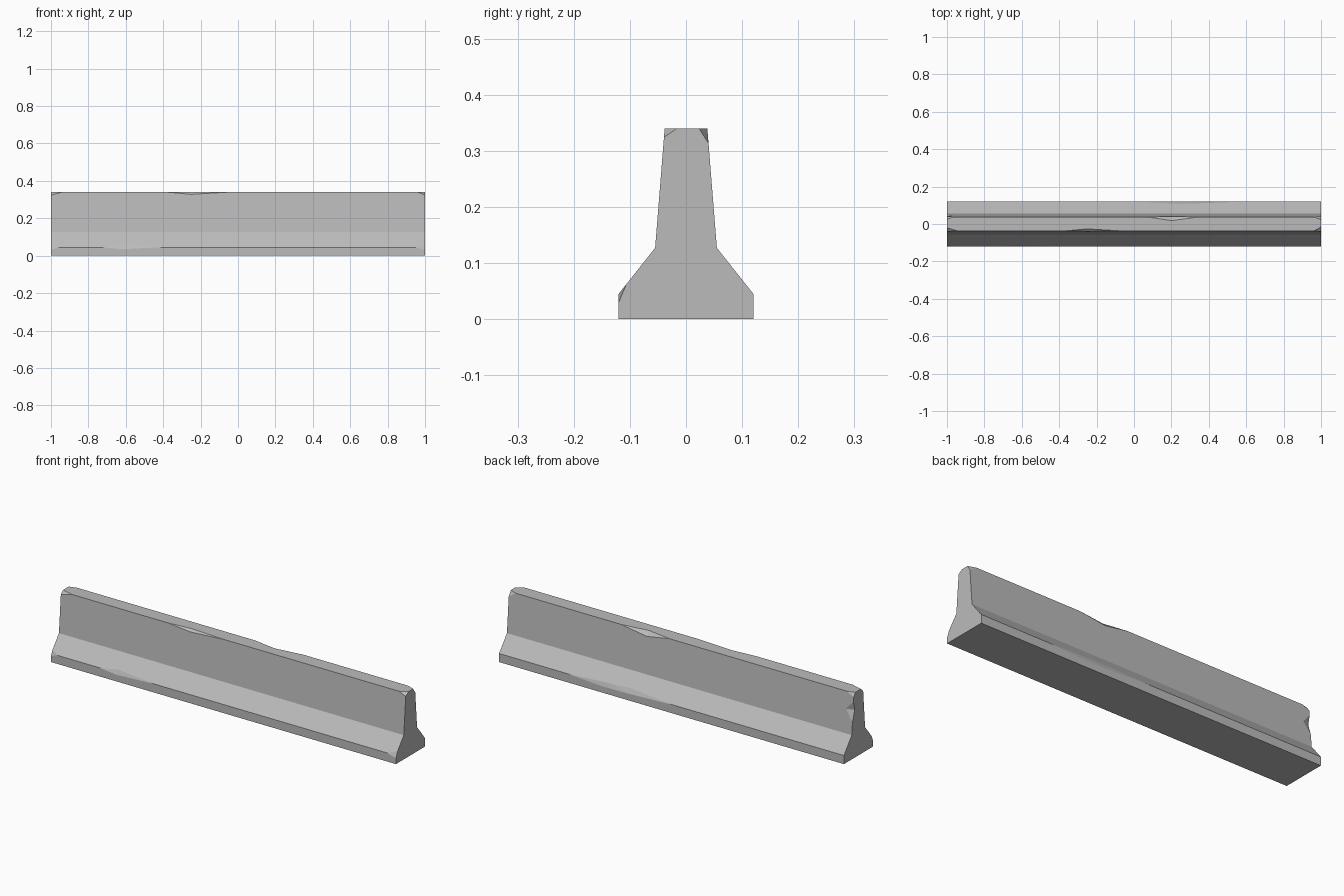
import bpy
import bmesh
from mathutils import Vector

if "Cube" in bpy.data.objects:
    bpy.data.objects.remove(bpy.data.objects["Cube"], do_unlink=True)

# Cross-section (y, z), counter-clockwise seen from +x
PROFILE = [Vector(p) for p in (
    (-.12, 0), (.12, 0), (.12, .045), (.055, .127),
    (.038, .34), (-.038, .34), (-.055, .127), (-.12, .045))]
BACK_BASE, BACK_SHOULDER, BACK_TOP, FRONT_TOP, FRONT_BASE = 2, 3, 4, 5, 7

# Chipped edges: corner -> (x, cut towards previous corner, cut towards next corner)
CHIPS = {
    BACK_BASE: [(-1, 0, 0), (0, 0, 0), (.25, .01, .02), (.4, .012, .012), (.6, 0, 0), (1, 0, 0)],
    BACK_TOP: [(-1, .02, .012), (-.96, 0, 0), (.07, 0, 0), (.2, .022, .02), (.35, 0, 0),
               (.96, 0, 0), (1, .027, .015)],
    FRONT_TOP: [(-1, .018, .016), (-.94, 0, 0), (-.38, 0, 0), (-.25, .012, .012),
                (-.05, 0, 0), (.96, 0, 0), (1, .022, .016)],
    FRONT_BASE: [(-1, .015, .013), (-.96, 0, 0), (-.72, 0, 0), (-.62, .017, .01),
                 (-.41, 0, 0), (.95, 0, 0), (1, .022, .015)],
}


def chip_size(keys, x):
    for (x0, a0, b0), (x1, a1, b1) in zip(keys, keys[1:]):
        if x0 <= x <= x1:
            t = (x - x0) / (x1 - x0)
            return a0 + (a1 - a0) * t, b0 + (b1 - b0) * t
    return 0, 0


def section(x):
    """Profile at x with its chipped corners cut."""
    points = []
    for i, p in enumerate(PROFILE):
        if i in CHIPS:
            a, b = chip_size(CHIPS[i], x)
            points.append(p + (PROFILE[i - 1] - p).normalized() * a)
            points.append(p + (PROFILE[(i + 1) % len(PROFILE)] - p).normalized() * b)
        else:
            points.append(p.copy())
        if i == BACK_SHOULDER:
            # Broken vertical edge at the right end of the back
            for t, depth in ((.3, 0), (.58, .014), (.8, 0)):
                q = p.lerp(PROFILE[BACK_TOP], t)
                q.x -= depth if x == -1 else 0
                points.append(q)
    return points


# Loft the barrier through every chip station
stations = sorted({key[0] for keys in CHIPS.values() for key in keys})
bm = bmesh.new()
rings = [[bm.verts.new((x, p.x, p.y)) for p in section(x)] for x in stations]
for r0, r1 in zip(rings, rings[1:]):
    for j in range(len(r0)):
        k = (j + 1) % len(r0)
        bm.faces.new((r0[j], r0[k], r1[k], r1[j]))
bm.faces.new(rings[0])
bm.faces.new(rings[-1])
bmesh.ops.remove_doubles(bm, verts=bm.verts, dist=.0001)
bmesh.ops.triangulate(bm, faces=bm.faces)
bmesh.ops.dissolve_limit(bm, angle_limit=.005, verts=bm.verts, edges=bm.edges)
bmesh.ops.recalc_face_normals(bm, faces=bm.faces)

mesh = bpy.data.meshes.new("concrete_barrier")
bm.to_mesh(mesh)
bm.free()
barrier = bpy.data.objects.new("concrete_barrier", mesh)
bpy.context.collection.objects.link(barrier)

# Concrete colour
concrete = bpy.data.materials.new("concrete_grey")
concrete.use_nodes = True
grey = (.5, .5, .5, 1)
concrete.diffuse_color = grey
concrete.node_tree.nodes["Principled BSDF"].inputs["Base Color"].default_value = grey
mesh.materials.append(concrete)
